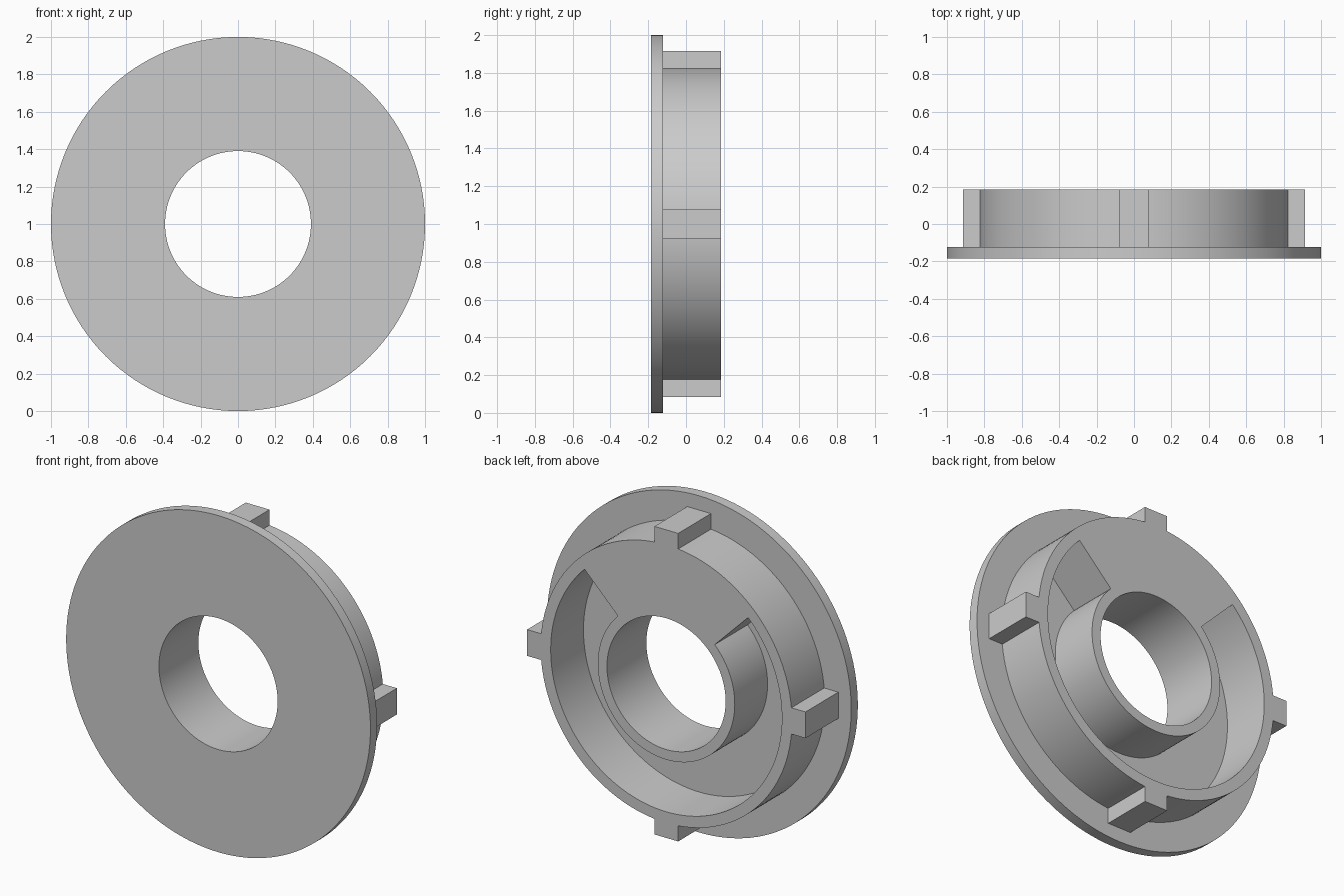
import bpy, bmesh, math
from mathutils import Matrix, Vector

cube = bpy.data.objects.get("Cube")
if cube:
    bpy.data.objects.remove(cube, do_unlink=True)

SEGMENTS = 128
FRONT, SHELF, BACK = -0.185, -0.123, 0.185   # depth levels along y
BORE, HUB, WALL_IN, WALL_OUT, RIM = 0.39, 0.45, 0.76, 0.826, 1.0
TAB_TIP, TAB_HALF = 0.915, 0.078
CENTRE = Vector((0, 0, 1))

grey = bpy.data.materials.new("grey plastic")
grey.use_nodes = True
grey.diffuse_color = (0.6, 0.6, 0.6, 1)
grey.node_tree.nodes["Principled BSDF"].inputs["Base Color"].default_value = (0.6, 0.6, 0.6, 1)


def add_object(name, bm):
    bmesh.ops.remove_doubles(bm, verts=bm.verts, dist=1e-5)
    bmesh.ops.recalc_face_normals(bm, faces=bm.faces)
    mesh = bpy.data.meshes.new(name)
    bm.to_mesh(mesh)
    bm.free()
    mesh.materials.append(grey)
    obj = bpy.data.objects.new(name, mesh)
    bpy.context.collection.objects.link(obj)
    return obj


def point(radius, step, y):
    a = 2 * math.pi * step / SEGMENTS
    return CENTRE + Vector((radius * math.cos(a), y, radius * math.sin(a)))


def quad(bm, *corners):
    bm.faces.new([bm.verts.new(c) for c in corners])


# Flanged ring: bands from bore to rim, each with its own back level
radii = [BORE, HUB, WALL_IN, WALL_OUT, RIM]


def levels(step):
    # The upper quarter is solid, the rest is an open pocket
    solid = SEGMENTS // 8 <= step % SEGMENTS < 3 * SEGMENTS // 8
    return [BACK, BACK if solid else SHELF, BACK, SHELF]


bm = bmesh.new()
for i in range(SEGMENTS):
    here, before = levels(i), levels(i - 1)
    for j, level in enumerate(here):
        r0, r1 = radii[j], radii[j + 1]
        for y in (FRONT, level):
            quad(bm, point(r0, i, y), point(r1, i, y), point(r1, i + 1, y), point(r0, i + 1, y))
        # End walls of the pocket
        if level != before[j]:
            quad(bm, point(r0, i, level), point(r1, i, level),
                 point(r1, i, before[j]), point(r0, i, before[j]))
    # Curved walls wherever neighbouring bands differ in level
    stepped = [FRONT] + here + [FRONT]
    for r, a, b in zip(radii, stepped, stepped[1:]):
        if a != b:
            quad(bm, point(r, i, a), point(r, i + 1, a), point(r, i + 1, b), point(r, i, b))
ring = add_object("flanged_ring", bm)

# Four locking tabs around the outer wall
bm = bmesh.new()
inner = math.sqrt(WALL_OUT ** 2 - TAB_HALF ** 2)
for k in range(4):
    size = Matrix.Diagonal((TAB_TIP - inner, BACK - SHELF, 2 * TAB_HALF, 1))
    place = Matrix.Translation(((TAB_TIP + inner) / 2, (BACK + SHELF) / 2, 0))
    turn = Matrix.Rotation(k * math.pi / 2, 4, 'Y')
    bmesh.ops.create_cube(bm, size=1, matrix=Matrix.Translation(CENTRE) @ turn @ place @ size)
add_object("locking_tabs", bm)

# Smooth the curved walls, keep the rims crisp
bpy.ops.object.select_all(action='DESELECT')
ring.select_set(True)
bpy.context.view_layer.objects.active = ring
bpy.ops.object.shade_smooth_by_angle(angle=math.radians(30))
